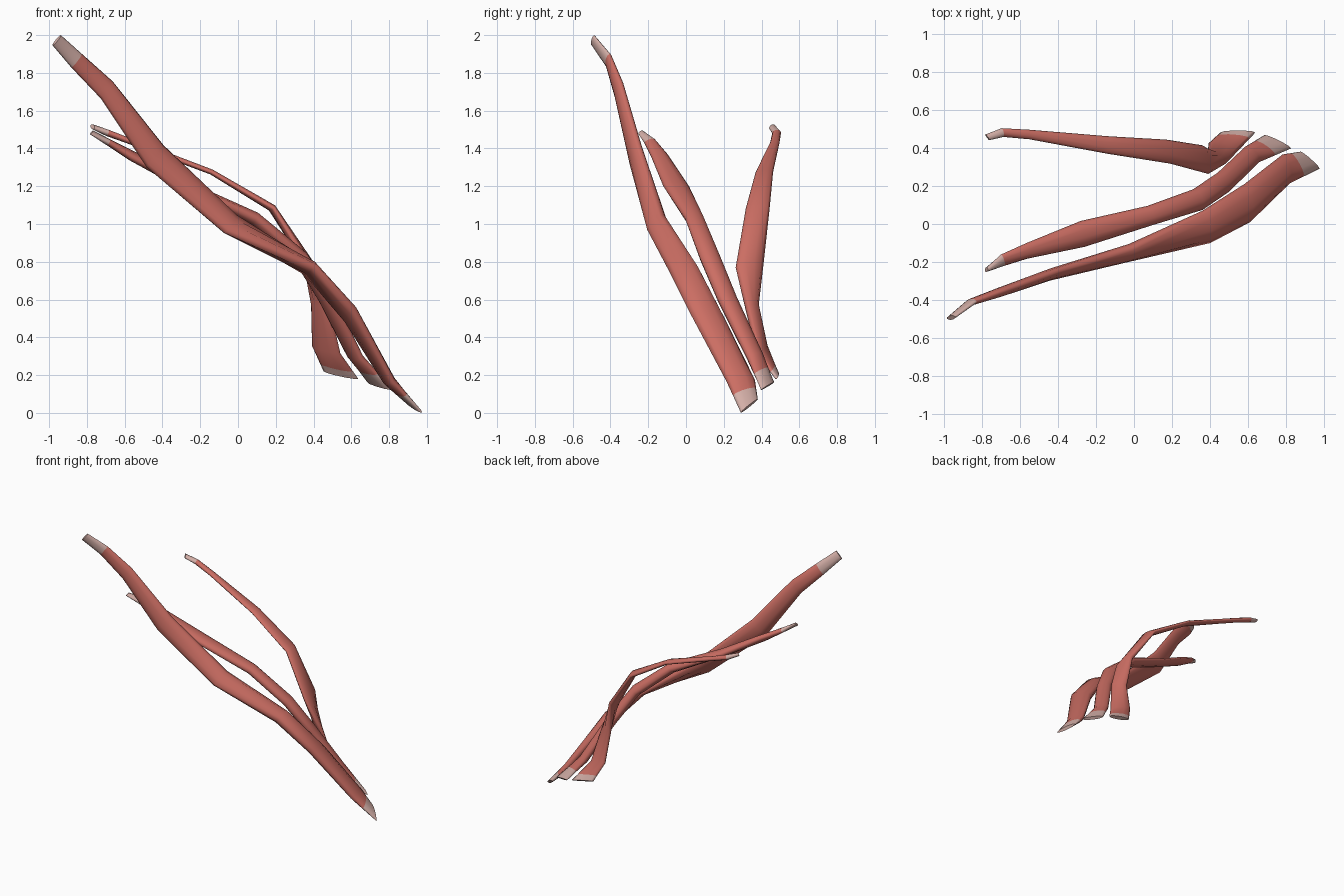
import bpy, bmesh, math
from mathutils import Vector


def material(name, rgb):
    m = bpy.data.materials.new(name)
    m.diffuse_color = (*rgb, 1)
    return m


MUSCLE = material("muscle_red", (0.60, 0.155, 0.125))
TENDON = material("tendon_pale", (0.66, 0.43, 0.39))
SIDES = 10


def strand(name, stations, end_cut):
    """Sweep a flattened oval. Station: centre xyz, half-width vector xyz, half-thickness.
    The first span and the part of the last span beyond end_cut are tendon."""
    st = [(Vector(s[:3]), Vector(s[3:6]), s[6]) for s in stations]
    a, b = st[-2], st[-1]
    st.insert(-1, (a[0].lerp(b[0], end_cut), a[1].lerp(b[1], end_cut),
                   a[2] + (b[2] - a[2]) * end_cut))
    bm = bmesh.new()
    rings = []
    for i, (c, w, t) in enumerate(st):
        tangent = st[min(i + 1, len(st) - 1)][0] - st[max(i - 1, 0)][0]
        n = tangent.cross(w).normalized() * t
        rings.append([bm.verts.new(c + w * math.cos(k * math.tau / SIDES)
                                   + n * math.sin(k * math.tau / SIDES))
                      for k in range(SIDES)])
    last = len(rings) - 2
    for i in range(len(rings) - 1):
        for k in range(SIDES):
            j = (k + 1) % SIDES
            f = bm.faces.new((rings[i][k], rings[i][j], rings[i + 1][j], rings[i + 1][k]))
            f.material_index = 1 if i in (0, last) else 0
            f.smooth = True
    for r in (rings[0], rings[-1]):
        bm.faces.new(r).material_index = 1
    bmesh.ops.recalc_face_normals(bm, faces=bm.faces)
    me = bpy.data.meshes.new(name)
    bm.to_mesh(me)
    bm.free()
    me.materials.append(MUSCLE)
    me.materials.append(TENDON)
    ob = bpy.data.objects.new(name, me)
    bpy.context.collection.objects.link(ob)


# Long front slip
strand("front_muscle_slip", [
    (-0.96, -0.492, 1.973, 0.022, 0.005, 0.027, 0.012),
    (-0.855, -0.41, 1.865, 0.028, 0.005, 0.036, 0.018),
    (-0.695, -0.355, 1.71, 0.032, 0.010, 0.045, 0.026),
    (-0.44, -0.265, 1.36, 0.045, 0.020, 0.058, 0.030),
    (-0.04, -0.155, 1.00, 0.030, 0.040, 0.048, 0.038),
    (0.38, -0.015, 0.765, -0.020, 0.085, -0.005, 0.042),
    (0.595, 0.11, 0.52, -0.015, 0.100, -0.030, 0.042),
    (0.80, 0.29, 0.17, -0.020, 0.075, 0.005, 0.030),
    (0.925, 0.335, 0.037, -0.050, 0.045, 0.035, 0.012),
], 0.45)

# Middle slip
strand("middle_muscle_slip", [
    (-0.775, -0.24, 1.485, 0.006, 0.010, 0.010, 0.010),
    (-0.69, -0.19, 1.435, -0.008, 0.030, 0.008, 0.018),
    (-0.56, -0.14, 1.36, 0.000, 0.042, 0.010, 0.026),
    (-0.27, -0.052, 1.20, -0.010, 0.068, 0.000, 0.026),
    (0.085, 0.045, 1.03, -0.015, 0.050, 0.000, 0.036),
    (0.335, 0.128, 0.82, -0.025, 0.054, 0.000, 0.038),
    (0.47, 0.22, 0.60, -0.030, 0.050, 0.000, 0.037),
    (0.62, 0.365, 0.30, -0.037, 0.040, 0.010, 0.030),
    (0.755, 0.432, 0.142, -0.070, 0.035, 0.020, 0.012),
], 0.5)

# Twisted rear slip
strand("rear_muscle_slip", [
    (-0.77, 0.455, 1.515, -0.010, 0.015, 0.008, 0.012),
    (-0.69, 0.48, 1.482, -0.005, 0.023, 0.000, 0.018),
    (-0.55, 0.47, 1.43, 0.000, 0.025, 0.000, 0.016),
    (-0.14, 0.415, 1.275, 0.000, 0.046, 0.000, 0.015),
    (0.18, 0.38, 1.085, -0.010, 0.063, 0.000, 0.020),
    (0.375, 0.338, 0.79, -0.015, 0.075, 0.020, 0.027),
    (0.435, 0.348, 0.57, -0.048, 0.030, 0.000, 0.027),
    (0.467, 0.402, 0.335, -0.075, 0.022, 0.020, 0.024),
    (0.545, 0.48, 0.20, -0.092, 0.000, 0.020, 0.014),
], 0.7)
